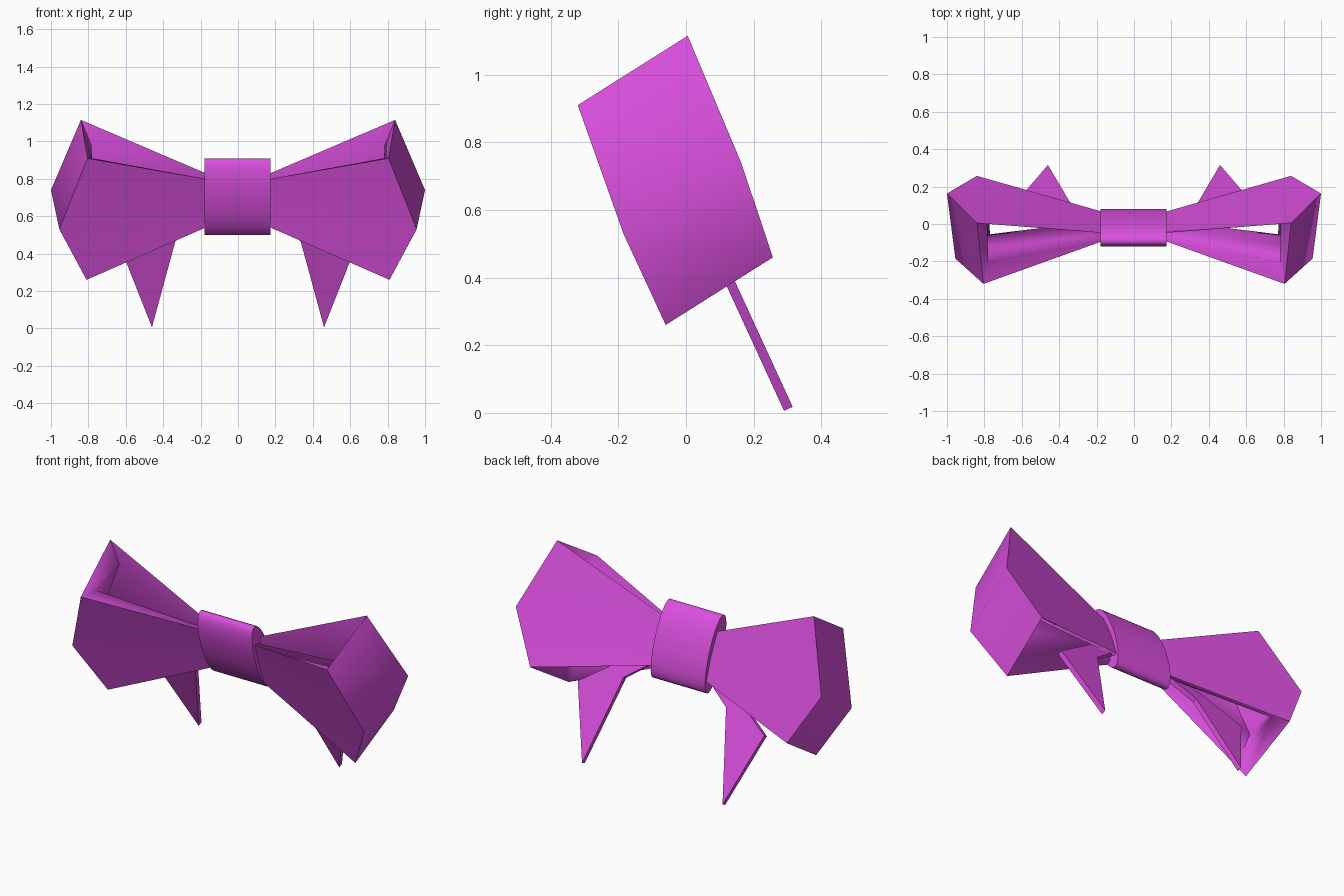
import bpy, bmesh, math

if "Cube" in bpy.data.objects:
    bpy.data.objects.remove(bpy.data.objects["Cube"])

mat = bpy.data.materials.new("magenta ribbon")
mat.diffuse_color = (0.71, 0.08, 0.74, 1)
mat.use_nodes = True
mat.node_tree.nodes["Principled BSDF"].inputs["Base Color"].default_value = mat.diffuse_color


def make(name, verts, faces, smooth=None, mirror=False):
    me = bpy.data.meshes.new(name)
    me.from_pydata(verts, [], faces)
    bm = bmesh.new()
    bm.from_mesh(me)
    bmesh.ops.recalc_face_normals(bm, faces=bm.faces)
    bm.to_mesh(me)
    bm.free()
    me.materials.append(mat)
    ob = bpy.data.objects.new(name, me)
    bpy.context.collection.objects.link(ob)
    if mirror:
        ob.modifiers.new("mirror", 'MIRROR').use_mirror_merge = False
    if smooth:
        bpy.ops.object.select_all(action='DESELECT')
        ob.select_set(True)
        bpy.context.view_layer.objects.active = ob
        bpy.ops.object.shade_smooth_by_angle(angle=math.radians(smooth))
    return ob


# Knot: tilted oval band, leaning forward at the top
N, a, b = 32, 0.218, 0.067
lean = math.radians(21)
knot = []
for x in (-0.18, 0.175):
    for i in range(N):
        t = 2 * math.pi * i / N
        u, v = a * math.cos(t), b * math.sin(t)
        knot.append((x, -0.02 - u * math.sin(lean) + v * math.cos(lean),
                     0.705 + u * math.cos(lean) + v * math.sin(lean)))
faces = [(i, (i + 1) % N, N + (i + 1) % N, N + i) for i in range(N)]
faces += [tuple(range(N)), tuple(range(N, 2 * N))]
make("knot", knot, faces, smooth=40)

# Loops: rows are top, middle, bottom; each runs from the knot
# along the front, round the outer end and back along the rear
outer = [
    (0.15, -0.085, 0.795), (0.805, -0.32, 0.91), (0.84, 0.005, 1.115), (0.15, -0.04, 0.82),
    (0.15, -0.045, 0.66), (0.955, -0.185, 0.53), (1.0, 0.163, 0.74), (0.15, 0.02, 0.70),
    (0.15, 0.0, 0.55), (0.81, -0.06, 0.26), (0.84, 0.257, 0.46), (0.15, 0.06, 0.58)]
# Lining: the same path, inset and sunk below the rims
inner = [
    (0.16, -0.058, 0.795), (0.78, -0.205, 0.91), (0.785, 0.013, 0.98), (0.16, -0.048, 0.805),
    (0.16, -0.02, 0.67), (0.89, -0.125, 0.57), (0.93, 0.10, 0.72), (0.16, 0.0, 0.69),
    (0.16, 0.02, 0.565), (0.77, -0.055, 0.36), (0.785, 0.175, 0.50), (0.16, 0.04, 0.575)]
faces = []
for c in range(3):
    for r in range(2):
        q = r * 4 + c
        quad = (q, q + 1, q + 5, q + 4)
        faces += [quad, tuple(k + 12 for k in quad)]
    for q in (c, 8 + c):                       # rims
        faces.append((q, q + 1, q + 13, q + 12))
for q, p in ((0, 4), (4, 8), (3, 7), (7, 11)):  # ends hidden in the knot
    faces.append((q, p, p + 12, q + 12))
make("bow_loops", outer + inner, faces, smooth=80, mirror=True)

# Tails: thin pointed blades slanting back below the loops
outline = [(0.14, 0.69), (0.61, 0.385), (0.46, 0.005), (0.335, 0.465), (0.14, 0.60)]
n = len(outline)
tails = []
for off in (-0.014, 0.014):
    for x, z in outline:
        tails.append((x, 0.305 - 0.46 * z + off * 0.91, z + 0.007 + off * 0.42))
faces = [(i, (i + 1) % n, n + (i + 1) % n, n + i) for i in range(n)]
faces += [tuple(range(n)), tuple(range(n, 2 * n))]
make("bow_tails", tails, faces, mirror=True)
